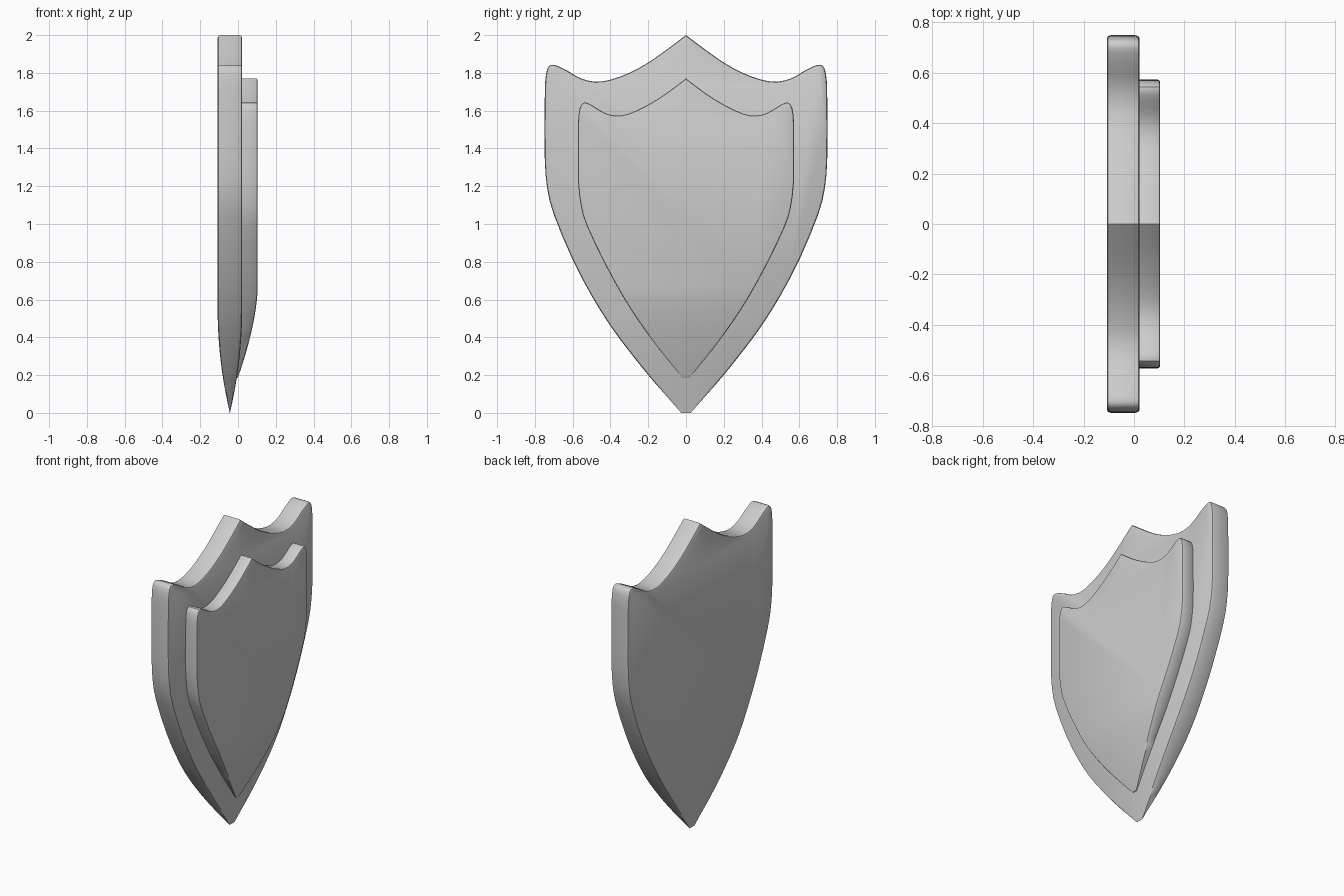
import bpy, bmesh, math
from mathutils import Vector

cube = bpy.data.objects.get("Cube")
if cube:
    bpy.data.objects.remove(cube, do_unlink=True)

GREY = (0.6, 0.6, 0.6, 1)
metal = bpy.data.materials.new("plain grey")
metal.use_nodes = True
metal.diffuse_color = GREY
metal.node_tree.nodes["Principled BSDF"].inputs["Base Color"].default_value = GREY

# Half outlines (y, z) from the top peak round to the bottom tip
OUTER = [(0, 2), (.1, 1.925), (.2, 1.855), (.3, 1.8), (.4, 1.764), (.48, 1.753),
         (.56, 1.772), (.62, 1.807), (.68, 1.837), (.71, 1.843), (.733, 1.825),
         (.745, 1.76), (.748, 1.65), (.748, 1.35), (.735, 1.19), (.7, 1.05),
         (.6, .81), (.5, .62), (.4, .46), (.3, .325), (.2, .2), (.1, .085), (.025, 0)]
INNER = [(0, 1.77), (.1, 1.695), (.2, 1.632), (.3, 1.585), (.37, 1.574), (.43, 1.588),
         (.49, 1.624), (.53, 1.643), (.555, 1.63), (.57, 1.57), (.572, 1.4),
         (.571, 1.22), (.555, 1.09), (.525, .99), (.43, .79), (.325, .6),
         (.24, .47), (.16, .36), (.08, .26), (.018, .185)]


def smooth_half(points, steps=2):
    """Catmull-Rom curve through the points."""
    p = [Vector(q) for q in points]
    p = [p[0]] + p + [p[-1]]
    out = []
    for a, b, c, d in zip(p, p[1:], p[2:], p[3:]):
        for i in range(steps):
            t = i / steps
            out.append(((b * 2) + (c - a) * t + (a * 2 - b * 5 + c * 4 - d) * t ** 2
                        + (b * 3 - a - c * 3 + d) * t ** 3) / 2)
    return out + [p[-1]]


def ease(z, start, end, power):
    u = min(max((z - start) / (end - start), 0), 1)
    return 1 - (1 - u) ** power


def shell_half(z):
    return max(.065 * ease(z, 0, .55, 2), .001)


def shell_x(z):
    return -.043 - shell_half(z), -.043 + shell_half(z)


def panel_x(z):
    back = shell_x(z)[1] - .008
    return back, max(-.003 + .107 * ease(z, .18, .66, 1.6), back + .009)


def plate(name, half, bevel, x_range, cuts):
    """Extrude the mirrored outline, round its rims, then thin it towards the tip."""
    right = smooth_half(half)
    left = [Vector((-q.x, q.y)) for q in reversed(right[1:])]
    bm = bmesh.new()
    face = bm.faces.new([bm.verts.new((0, q.x, q.y)) for q in right + left])
    ext = bmesh.ops.extrude_face_region(bm, geom=[face], use_keep_orig=True)
    for v in ext["geom"]:
        if isinstance(v, bmesh.types.BMVert):
            v.co.x = .1
    bmesh.ops.recalc_face_normals(bm, faces=bm.faces[:])
    rims = [e for e in bm.edges if abs(e.verts[0].co.x - e.verts[1].co.x) < .01]
    bmesh.ops.bevel(bm, geom=rims, offset=bevel, segments=2, profile=.5, affect='EDGES')
    for z in cuts:
        bmesh.ops.bisect_plane(bm, geom=bm.verts[:] + bm.edges[:] + bm.faces[:],
                               plane_co=(0, 0, z), plane_no=(0, 0, 1))
    for v in bm.verts:
        low, high = x_range(v.co.z)
        v.co.x = low + (high - low) * v.co.x / .1
    bmesh.ops.recalc_face_normals(bm, faces=bm.faces[:])
    mesh = bpy.data.meshes.new(name)
    bm.to_mesh(mesh)
    bm.free()
    obj = bpy.data.objects.new(name, mesh)
    bpy.context.collection.objects.link(obj)
    mesh.materials.append(metal)
    bpy.ops.object.select_all(action='DESELECT')
    obj.select_set(True)
    bpy.context.view_layer.objects.active = obj
    bpy.ops.object.shade_smooth_by_angle(angle=math.radians(35))
    return obj


# Main shield body and the raised panel on its face
plate("shield_body", OUTER, .012, shell_x, [.05 * i for i in range(1, 14)])
plate("raised_panel", INNER, .01, panel_x, [.2 + .04 * i for i in range(13)])
